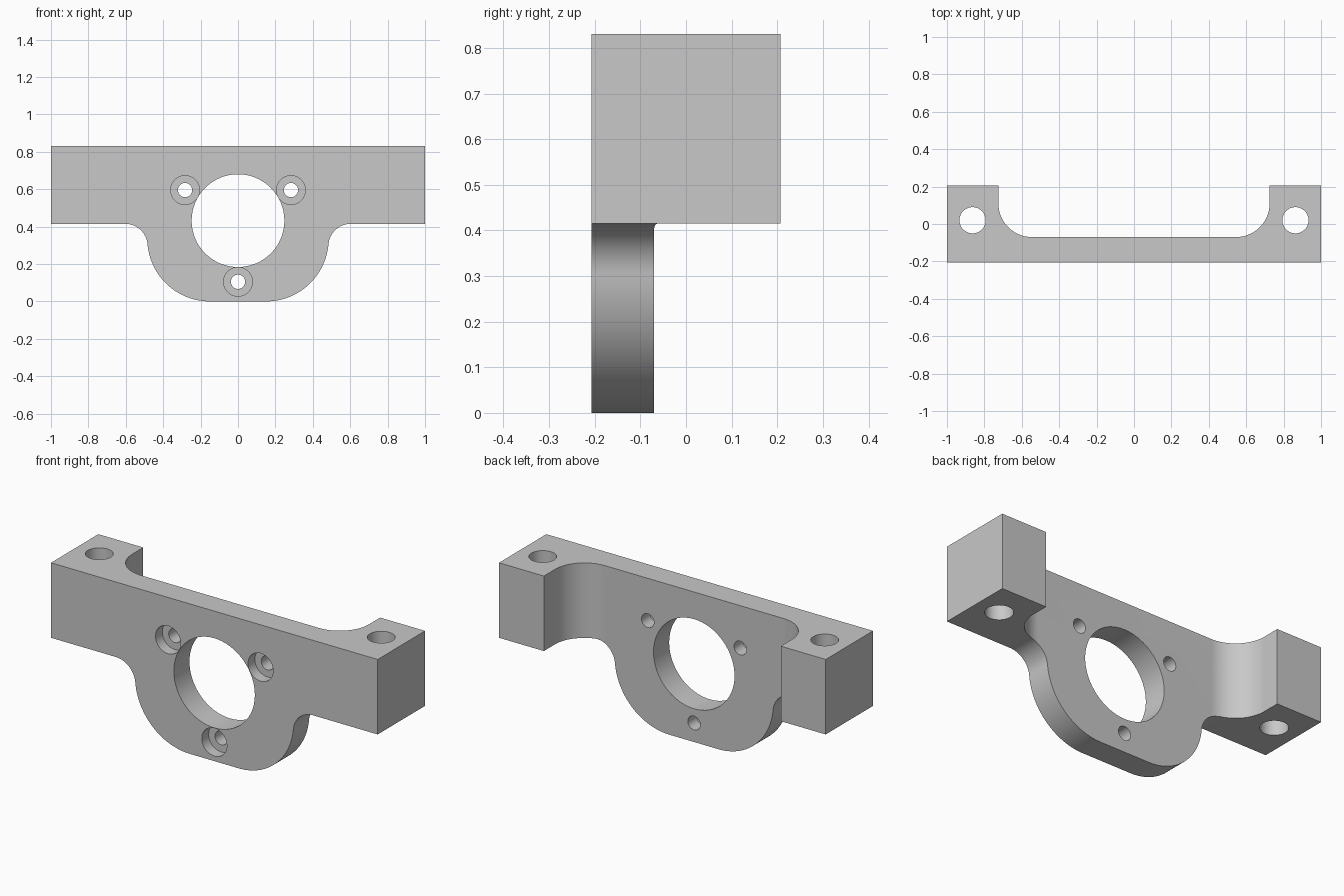
import bpy, bmesh
from math import atan2, cos, hypot, pi, sin
from mathutils import Matrix

if "Cube" in bpy.data.objects:
    bpy.data.objects.remove(bpy.data.objects["Cube"], do_unlink=True)

TOP, ARM_Z, DEPTH, WEB_Y = 0.83, 0.415, 0.207, -0.07

grey = bpy.data.materials.new("Light grey")
grey.use_nodes = True
grey.diffuse_color = (0.58, 0.58, 0.58, 1)
grey.node_tree.nodes["Principled BSDF"].inputs["Base Color"].default_value = grey.diffuse_color


def arc(cx, cy, r, a0, a1, steps=24):
    return [(cx + r * cos(a0 + (a1 - a0) * i / steps),
             cy + r * sin(a0 + (a1 - a0) * i / steps)) for i in range(steps + 1)]


def mirrored(half):
    """Closed outline from its +x half."""
    return half + [(-x, y) for x, y in reversed(half)]


def prism(name, outline, place, direction):
    """Extrude a 2D outline, placed in space by a function, along a direction."""
    bm = bmesh.new()
    face = bm.faces.new([bm.verts.new(place(u, v)) for u, v in outline])
    grown = bmesh.ops.extrude_face_region(bm, geom=[face])["geom"]
    bmesh.ops.translate(bm, vec=direction,
                        verts=[g for g in grown if isinstance(g, bmesh.types.BMVert)])
    bmesh.ops.recalc_face_normals(bm, faces=bm.faces)
    mesh = bpy.data.meshes.new(name)
    bm.to_mesh(mesh)
    bm.free()
    mesh.materials.append(grey)
    obj = bpy.data.objects.new(name, mesh)
    bpy.context.collection.objects.link(obj)
    return obj


def cut(target, cutter):
    cutter.hide_render = True
    mod = target.modifiers.new("Cut", "BOOLEAN")
    mod.operation, mod.solver, mod.object = "DIFFERENCE", "EXACT", cutter
    bpy.context.view_layer.objects.active = target
    bpy.ops.object.modifier_apply(modifier=mod.name)
    bpy.data.objects.remove(cutter, do_unlink=True)


def circle(x, y, r):
    return arc(x, y, r, 0, 2 * pi, 64)[:-1]


# Front silhouette: straight arms blending into a rounded lower lobe
lobe_x, lobe_r, fillet_r = 0.15, 0.335, 0.12
fillet_z = ARM_Z - fillet_r
fillet_x = lobe_x + ((lobe_r + fillet_r) ** 2 - (fillet_z - lobe_r) ** 2) ** 0.5
tangent = atan2(fillet_z - lobe_r, fillet_x - lobe_x)
half = [(1, TOP), (1, ARM_Z)]
half += arc(fillet_x, fillet_z, fillet_r, pi / 2, pi + tangent)
half += arc(lobe_x, lobe_r, lobe_r, tangent, -pi / 2, 32)[1:]
bracket = prism("mounting_bracket", mirrored(half),
                lambda x, z: (x, -DEPTH, z), (0, 2 * DEPTH, 0))

# Rear pocket with rounded inner corners, leaving a thin web between end blocks
pocket_x, pocket_r = 0.725, 0.18
half = [(pocket_x, 0.4)]
half += arc(pocket_x - pocket_r, WEB_Y + pocket_r, pocket_r, 0, -pi / 2)
cut(bracket, prism("pocket_cutter", mirrored(half),
                   lambda x, y: (x, y, -0.2), (0, 0, 1.4)))

# Large central bore
bore_z = 0.432
cut(bracket, prism("bore_cutter", circle(0, bore_z, 0.248),
                   lambda x, z: (x, -0.4, z), (0, 0.8, 0)))

# Three counterbored screw holes around the bore
for i in range(3):
    angle = -pi / 2 + i * 2 * pi / 3
    x, z = 0.327 * cos(angle), bore_z + 0.327 * sin(angle)
    cut(bracket, prism("counterbore_cutter", circle(x, z, 0.077),
                       lambda u, v: (u, -0.4, v), (0, 0.4 - DEPTH + 0.06, 0)))
    cut(bracket, prism("screw_hole_cutter", circle(x, z, 0.038),
                       lambda u, v: (u, -0.4, v), (0, 0.8, 0)))

# Vertical mounting holes through the end blocks
for side in (-1, 1):
    cut(bracket, prism("mounting_hole_cutter", circle(side * 0.863, 0.02, 0.07),
                       lambda x, y: (x, y, 0.2), (0, 0, 0.8)))

# Smooth curved walls, crisp edges
bpy.ops.object.select_all(action="DESELECT")
bracket.select_set(True)
bpy.context.view_layer.objects.active = bracket
bpy.ops.object.shade_smooth_by_angle(angle=pi / 6)
